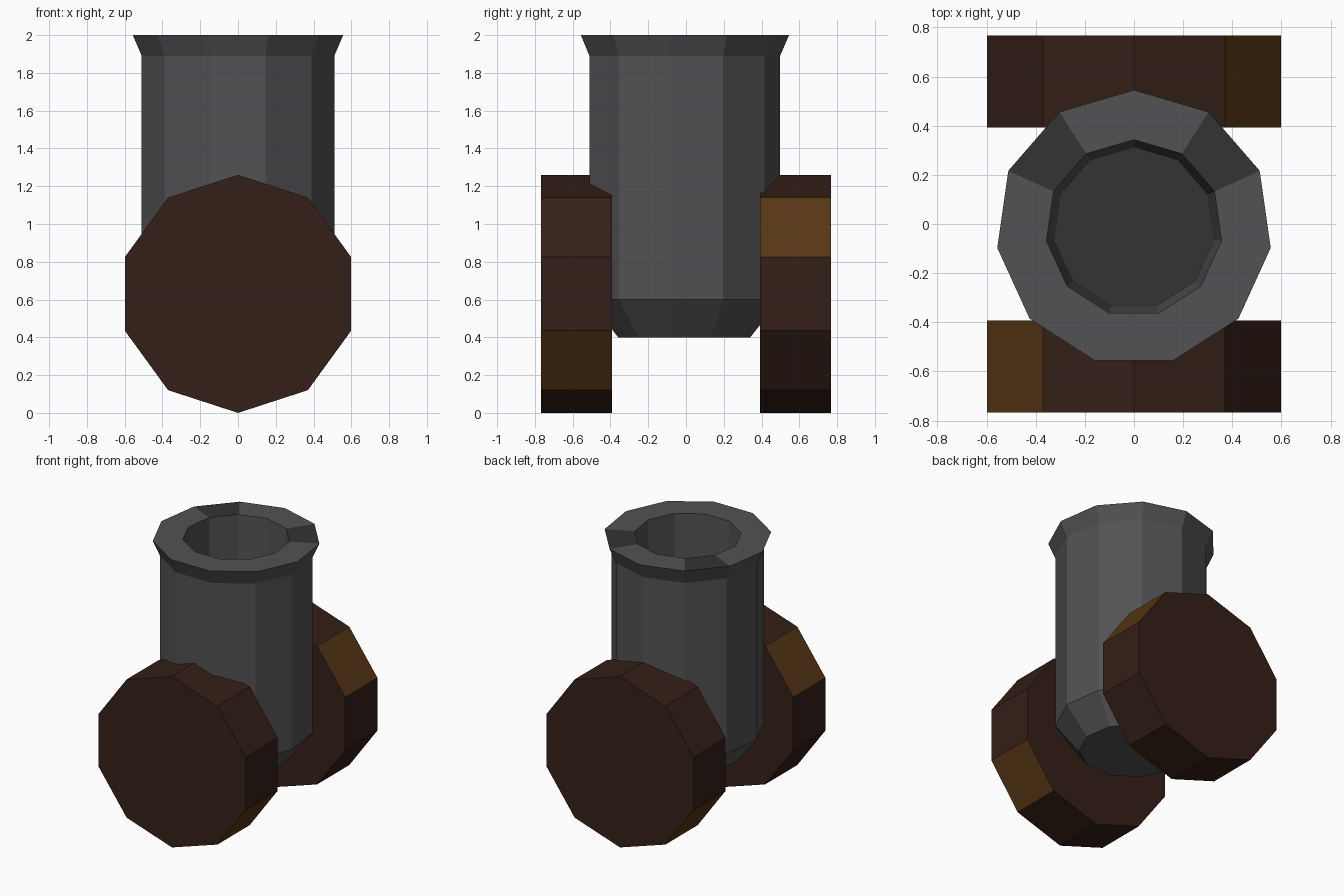
import bpy, bmesh
from math import sin, cos, pi

if "Cube" in bpy.data.objects:
    bpy.data.objects.remove(bpy.data.objects["Cube"])


def material(name, rgb):
    m = bpy.data.materials.new(name)
    m.diffuse_color = (*rgb, 1)
    m.use_nodes = True
    m.node_tree.nodes["Principled BSDF"].inputs["Base Color"].default_value = m.diffuse_color
    return m


IRON = material("iron", (0.085, 0.085, 0.09))
DARK_IRON = material("dark_iron", (0.033, 0.033, 0.033))
WOOD = material("wood", (0.035, 0.014, 0.009))
GOLD_WOOD = material("golden_wood", (0.095, 0.038, 0.007))


def finish(name, bm, mats):
    bmesh.ops.recalc_face_normals(bm, faces=bm.faces)
    mesh = bpy.data.meshes.new(name)
    bm.to_mesh(mesh)
    bm.free()
    for m in mats:
        mesh.materials.append(m)
    ob = bpy.data.objects.new(name, mesh)
    bpy.context.collection.objects.link(ob)
    return ob


def loft(rings, mats, dark):
    """Bridge equal rings of points and cap both ends; dark = {(band, side)}."""
    bm = bmesh.new()
    rows = [[bm.verts.new(p) for p in ring] for ring in rings]
    n = len(rows[0])
    for b, (lo, hi) in enumerate(zip(rows, rows[1:])):
        for i in range(n):
            j = (i + 1) % n
            f = bm.faces.new((lo[i], lo[j], hi[j], hi[i]))
            f.material_index = int((b, i) in dark)
    bm.faces.new(rows[0])
    end = bm.faces.new(rows[-1])
    end.material_index = int("end" in dark)
    return bm


# Mortar barrel: 11-sided, flared muzzle, hollow bore (radius, height)
SIDES = 11
profile = [(0.357, 0.40), (0.515, 0.60), (0.515, 1.89), (0.5625, 2.0),
           (0.36, 2.0), (0.33, 0.8)]
rings = [[(r * sin(2 * pi * i / SIDES), -0.017 + r * cos(2 * pi * i / SIDES), z)
          for i in range(SIDES)] for r, z in profile]
finish("barrel", loft(rings, None, {(3, 1), (3, 9), "end"}), [IRON, DARK_IRON])


# Wheels: 10-sided discs, each with two golden tread planks
def wheel(name, y0, y1, gold):
    rings = [[(0.63 * sin(pi * i / 5), y, 0.63 + 0.63 * cos(pi * i / 5))
              for i in range(10)] for y in (y0, y1)]
    finish(name, loft(rings, None, {(0, i) for i in gold}), [WOOD, GOLD_WOOD])


wheel("front_wheel", -0.768, -0.393, (3, 8))
wheel("back_wheel", 0.393, 0.768, (1, 6))
